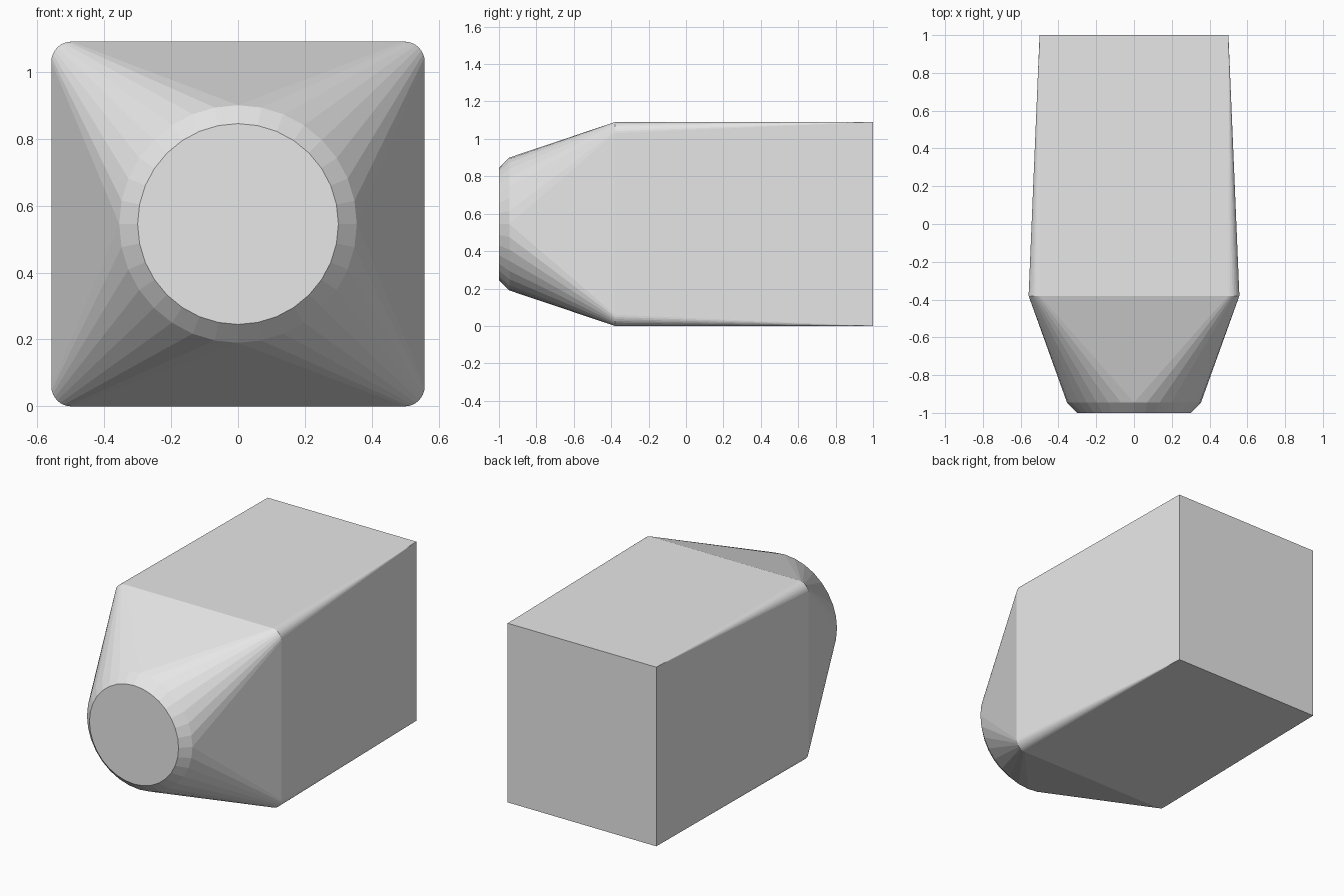
import bpy
import bmesh
from math import cos, sin, pi

cube = bpy.data.objects.get("Cube")
if cube:
    bpy.data.objects.remove(cube, do_unlink=True)

HEIGHT = 1.09
MID = HEIGHT / 2
STEPS = 8  # segments per quarter turn

grey = bpy.data.materials.new("light grey")
grey.use_nodes = True
grey.diffuse_color = (0.8, 0.8, 0.8, 1)
grey.node_tree.nodes["Principled BSDF"].inputs["Base Color"].default_value = (0.8, 0.8, 0.8, 1)


def section(bm, y, half_x, half_z, radius):
    """Rounded rectangle; a full radius makes a circle, zero radius sharp corners."""
    ring = []
    for quarter, (sx, sz) in enumerate([(1, 1), (-1, 1), (-1, -1), (1, -1)]):
        for i in range(STEPS + 1):
            a = (quarter + i / STEPS) * pi / 2
            x = sx * (half_x - radius) + radius * cos(a)
            z = MID + sz * (half_z - radius) + radius * sin(a)
            ring.append(bm.verts.new((x, y, z)))
    return ring


# Body lofted from square back to round, chamfered nose
bm = bmesh.new()
rings = [
    section(bm, 1.0, 0.5, MID, 0),
    section(bm, -0.38, 0.558, MID, 0.06),
    section(bm, -0.945, 0.355, 0.355, 0.355),
    section(bm, -1.0, 0.3, 0.3, 0.3),
]
for a, b in zip(rings, rings[1:]):
    for i in range(len(a)):
        j = (i + 1) % len(a)
        bm.faces.new((a[i], a[j], b[j], b[i]))

# End caps
bm.faces.new(rings[0])
bm.faces.new(rings[-1])

# Merge repeated points where sections have corners or quarter points
bmesh.ops.remove_doubles(bm, verts=bm.verts, dist=0.0005)
bmesh.ops.recalc_face_normals(bm, faces=bm.faces)

mesh = bpy.data.meshes.new("tapered_body")
bm.to_mesh(mesh)
bm.free()
mesh.materials.append(grey)
body = bpy.data.objects.new("tapered_body", mesh)
bpy.context.collection.objects.link(body)
